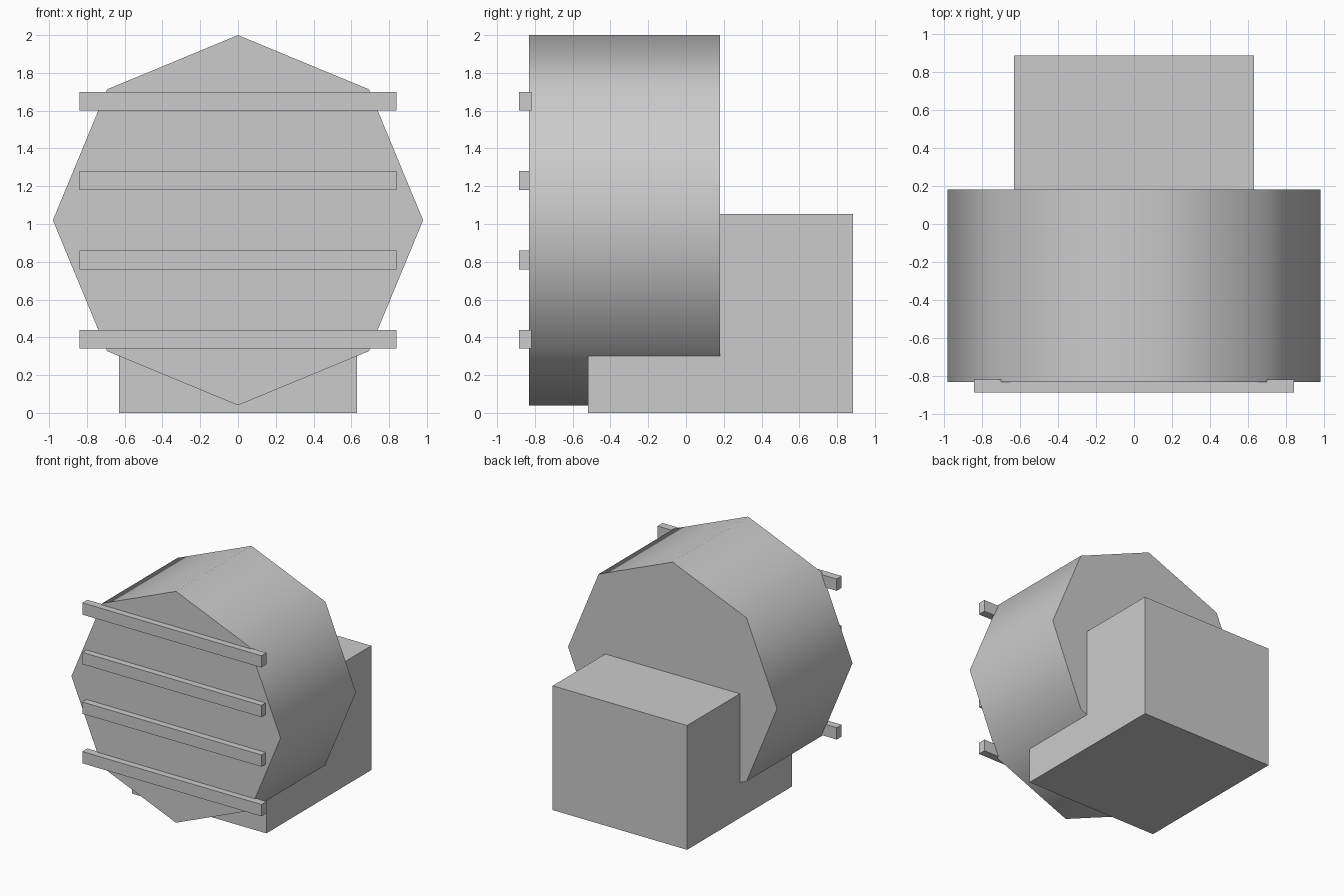
import bpy
import math

if "Cube" in bpy.data.objects:
    bpy.data.objects.remove(bpy.data.objects["Cube"])

grey = bpy.data.materials.new("light grey")
grey.diffuse_color = (0.6, 0.6, 0.6, 1)
grey.use_nodes = True
grey.node_tree.nodes["Principled BSDF"].inputs["Base Color"].default_value = grey.diffuse_color


def box(name, x, y, z):
    """Box from (min, max) ranges on each axis."""
    bpy.ops.mesh.primitive_cube_add(size=1, location=[sum(r) / 2 for r in (x, y, z)])
    ob = bpy.context.object
    ob.name = name
    ob.scale = [r[1] - r[0] for r in (x, y, z)]
    bpy.ops.object.transform_apply(location=False, rotation=False, scale=True)
    ob.data.materials.append(grey)
    return ob


# Eight-sided drum lying along y, a corner pointing up
bpy.ops.mesh.primitive_cylinder_add(vertices=8, radius=0.98, depth=1.01,
                                    location=(0, -0.325, 1.02),
                                    rotation=(math.pi / 2, 0, 0))
drum = bpy.context.object
drum.name = "drum"
bpy.ops.object.transform_apply(location=False, rotation=True, scale=False)
drum.data.materials.append(grey)
# Rounded shading around the drum, crisp flat ends
bpy.ops.object.shade_smooth_by_angle(angle=math.radians(60))

# Housing block behind and under the drum
box("rear_housing", (-0.63, 0.63), (-0.52, 0.885), (0, 1.053))

# Four horizontal slats across the front
for i in range(4):
    z = 0.34 + 0.42 * i
    box(f"front_slat_{i + 1}", (-0.84, 0.84), (-0.885, -0.818), (z, z + 0.1))
